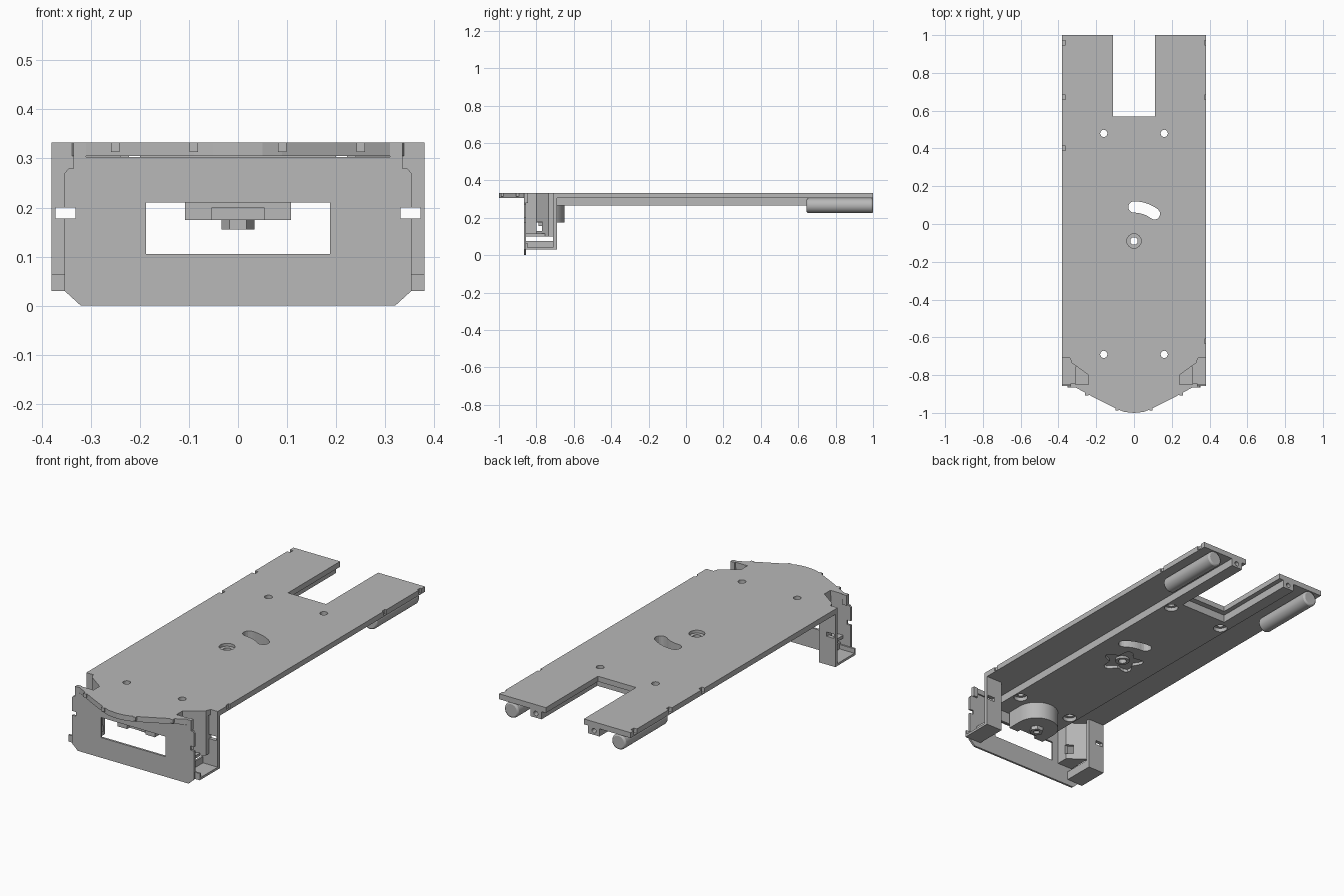
import bpy, bmesh, math
from mathutils import Vector

if "Cube" in bpy.data.objects:
    bpy.data.objects.remove(bpy.data.objects["Cube"], do_unlink=True)

grey = bpy.data.materials.new("plain grey")
grey.use_nodes = True
grey.diffuse_color = (0.48, 0.48, 0.48, 1)
grey.node_tree.nodes["Principled BSDF"].inputs["Base Color"].default_value = grey.diffuse_color


def prism(name, outline, lo, hi, axis="z"):
    """Extrude a closed outline along z (xy points) or y (xz points)."""
    bm = bmesh.new()
    put = (lambda p: (p[0], p[1], lo)) if axis == "z" else (lambda p: (p[0], lo, p[1]))
    face = bm.faces.new([bm.verts.new(put(p)) for p in outline])
    ext = bmesh.ops.extrude_face_region(bm, geom=[face])
    move = Vector((0, 0, hi - lo)) if axis == "z" else Vector((0, hi - lo, 0))
    bmesh.ops.translate(bm, vec=move, verts=[v for v in ext["geom"] if isinstance(v, bmesh.types.BMVert)])
    bmesh.ops.recalc_face_normals(bm, faces=bm.faces)
    mesh = bpy.data.meshes.new(name)
    bm.to_mesh(mesh)
    bm.free()
    mesh.materials.append(grey)
    ob = bpy.data.objects.new(name, mesh)
    bpy.context.collection.objects.link(ob)
    return ob


def box(name, x0, x1, y0, y1, z0, z1):
    return prism(name, [(x0, y0), (x1, y0), (x1, y1), (x0, y1)], z0, z1)


def circle(x, y, r, n=24):
    return [(x + r * math.cos(i * math.tau / n), y + r * math.sin(i * math.tau / n)) for i in range(n)]


def flip(points, s):
    return [(s * x, y) for x, y in points]


def cut(ob, cutters):
    """Subtract the cutters, bake the result and drop the cutters."""
    for c in cutters:
        m = ob.modifiers.new("cut", "BOOLEAN")
        m.object, m.operation, m.solver = c, "DIFFERENCE", "EXACT"
    deps = bpy.context.evaluated_depsgraph_get()
    mesh = bpy.data.meshes.new_from_object(ob.evaluated_get(deps))
    ob.modifiers.clear()
    ob.data = mesh
    for c in cutters:
        bpy.data.objects.remove(c, do_unlink=True)


def smooth(ob):
    bpy.ops.object.select_all(action="DESELECT")
    ob.select_set(True)
    bpy.context.view_layer.objects.active = ob
    bpy.ops.object.shade_smooth_by_angle(angle=math.radians(35))


W, TOP, MID, LOW = 0.38, 0.333, 0.305, 0.265
SCREWS = [(sx * 0.16, y) for sx in (-1, 1) for y in (0.48, -0.69)]
PIVOT = (0, -0.09)


def arc_slot():
    # curved slot swung around the pivot hole
    angles = [math.radians(90 - 37 * i / 10) for i in range(11)]
    pts = [(0.21 * math.cos(a), 0.21 * math.sin(a) - 0.09) for a in angles]
    ends = [(math.radians(53), -1, 0), (math.radians(90), 1, 180)]
    for a, _, turn in ends:
        c = (0.18 * math.cos(a), 0.18 * math.sin(a) - 0.09)
        start = a + math.radians(turn)
        pts += [(c[0] + 0.03 * math.cos(start - math.pi * k / 8),
                 c[1] + 0.03 * math.sin(start - math.pi * k / 8)) for k in range(1, 8)]
        if turn == 0:
            pts += [(0.15 * math.cos(b), 0.15 * math.sin(b) - 0.09) for b in reversed(angles)]
    return prism("slot_cutter", pts, 0.2, 0.4)


def hole(p, r, z0=0.2, z1=0.4):
    return prism("hole_cutter", circle(*p, r), z0, z1)


# Top plate with rounded pointed nose and corner cut-outs
corner = [(0.24, -0.85), (0.24, -0.80), (0.33, -0.735), (0.34, -0.705), (W, -0.705)]
nose = [(0.31, -0.865), (0.20, -0.925), (0.09, -0.98), (0.05, -0.995), (0, -1)]
half = [(0.11, 0.57), (0.11, 1), (W, 1)] + corner[::-1] + [(0.31, -0.85)] + nose
plate = prism("top_plate", half + flip(half[:-1], -1)[::-1], MID, TOP)
cutters = [hole(p, 0.019) for p in SCREWS] + [arc_slot(), hole(PIVOT, 0.02), hole(PIVOT, 0.038, 0.318, 0.4)]
for y in (0.96, 0.67, 0.4):
    cutters.append(box("edge_notch", -0.4, -0.362, y - 0.012, y + 0.012, 0.31, 0.4))
for y in (0.96, 0.67, -0.62):
    cutters.append(box("edge_notch", 0.372, 0.4, y - 0.012, y + 0.012, 0.31, 0.4))
cut(plate, cutters)

# Thicker core below the plate, open around the rear slot
half = [(0.135, 0.54), (0.135, 1), (0.20, 1), (0.20, -0.85)]
core = prism("core_slab", half + flip(half, -1)[::-1], LOW, MID)
star = []
for i in range(40):
    a = math.tau * i / 40
    r = 0.085 + 0.02 * math.cos(5 * a)
    star.append((r * math.cos(a), r * math.sin(a) - 0.09))
cutters = [hole(p, 0.019) for p in SCREWS] + [hole(p, 0.034, 0.2, 0.285) for p in SCREWS]
cutters += [arc_slot(), hole(PIVOT, 0.02), prism("star_cutter", star, 0.2, 0.28)]
for s in (-1, 1):
    cutters.append(prism("end_hole", circle(s * 0.168, 0.287, 0.012), 0.95, 1.1, "y"))
cut(core, cutters)

# Hub boss inside the star recess
hub = prism("pivot_hub", circle(*PIVOT, 0.035), 0.268, 0.285)
cut(hub, [hole(PIVOT, 0.02)])
smooth(hub)

# Round-backed block under the nose with a hex fastener
back = [(0.108 * math.cos(math.pi * i / 20), -0.758 + 0.108 * math.sin(math.pi * i / 20)) for i in range(21)]
block = prism("pivot_block", back + [(-0.108, -0.84), (0.108, -0.84)], 0.175, LOW)
cut(block, [box("pocket_cutter", -0.053, 0.053, -0.9, -0.82, 0.1, 0.2)])
smooth(block)
nut = prism("hex_fastener", circle(0, -0.758, 0.034, 6), 0.155, 0.176)
cut(nut, [hole((0, -0.758), 0.015, 0.1, 0.17)])

# Small blocks along the front lip
for x, y in ((0.25, -0.9), (0.09, -0.98)):
    for s in (-1, 1):
        box("lip_block", s * x - 0.009, s * x + 0.009, y - 0.008, y + 0.015, 0.313, TOP)

# Front panel with its window
half = [(0.32, 0), (0.353, 0.03), (0.353, 0.27), (0.345, 0.28), (0.32, 0.28), (0.31, 0.29), (0.31, 0.303)]
panel = prism("front_panel", half + flip(half, -1)[::-1], -0.866, -0.855, "y")
cutters = [box("window_cutter", -0.187, 0.187, -1, -0.8, 0.105, 0.21)]
cutters += [box("notch_cutter", s * 0.353 - 0.022, s * 0.353 + 0.022, -1, -0.8, 0.178, 0.2) for s in (-1, 1)]
cut(panel, cutters)

for s, side in ((-1, "right"), (1, "left")):
    def sbox(name, x0, x1, *rest):
        return box(name, min(s * x0, s * x1), max(s * x0, s * x1), *rest)

    # Rear rod under the plate edge
    rod = prism(side + "_rod", circle(s * 0.31, LOW, 0.04, 32), 0.645, 1, "y")
    bevel = rod.modifiers.new("rounded_end", "BEVEL")
    bevel.width, bevel.segments = 0.008, 2
    smooth(rod)

    # Leg post with its hole
    post = sbox(side + "_leg_post", 0.285, W, -0.71, -0.69, 0.03, TOP)
    cut(post, [sbox("hole_cutter", 0.33, 0.372, -0.8, -0.6, 0.178, 0.2)])

    # Tray at the foot of the leg
    sbox(side + "_foot_floor", 0.285, W, -0.858, -0.7, 0.03, 0.042)
    sbox(side + "_foot_inner_wall", 0.285, 0.295, -0.858, -0.7, 0.04, 0.075)
    sbox(side + "_foot_front_wall", 0.29, W, -0.858, -0.848, 0.03, 0.065)

    # Angled inner wall joining the post, panel and plate
    inner = [(0.24, -0.856), (0.24, -0.80), (0.33, -0.735), (0.33, -0.70),
             (0.315, -0.70), (0.315, -0.725), (0.222, -0.792), (0.222, -0.856)]
    wall = prism(side + "_angled_wall", flip(inner, s), 0.1, TOP)
    cut(wall, [sbox("opening_cutter", 0.2, 0.36, -0.8, -0.77, 0.13, 0.18)])
    ledge = [(0.23, -0.856), (0.23, -0.797), (0.29, -0.755), (0.31, -0.755), (0.31, -0.856)]
    prism(side + "_ledge", flip(ledge, s), 0.1, 0.115)

    # Upright tab at the top corner of the front panel
    sbox(side + "_corner_tab", 0.31, 0.335, -0.866, -0.845, 0.28, TOP)
